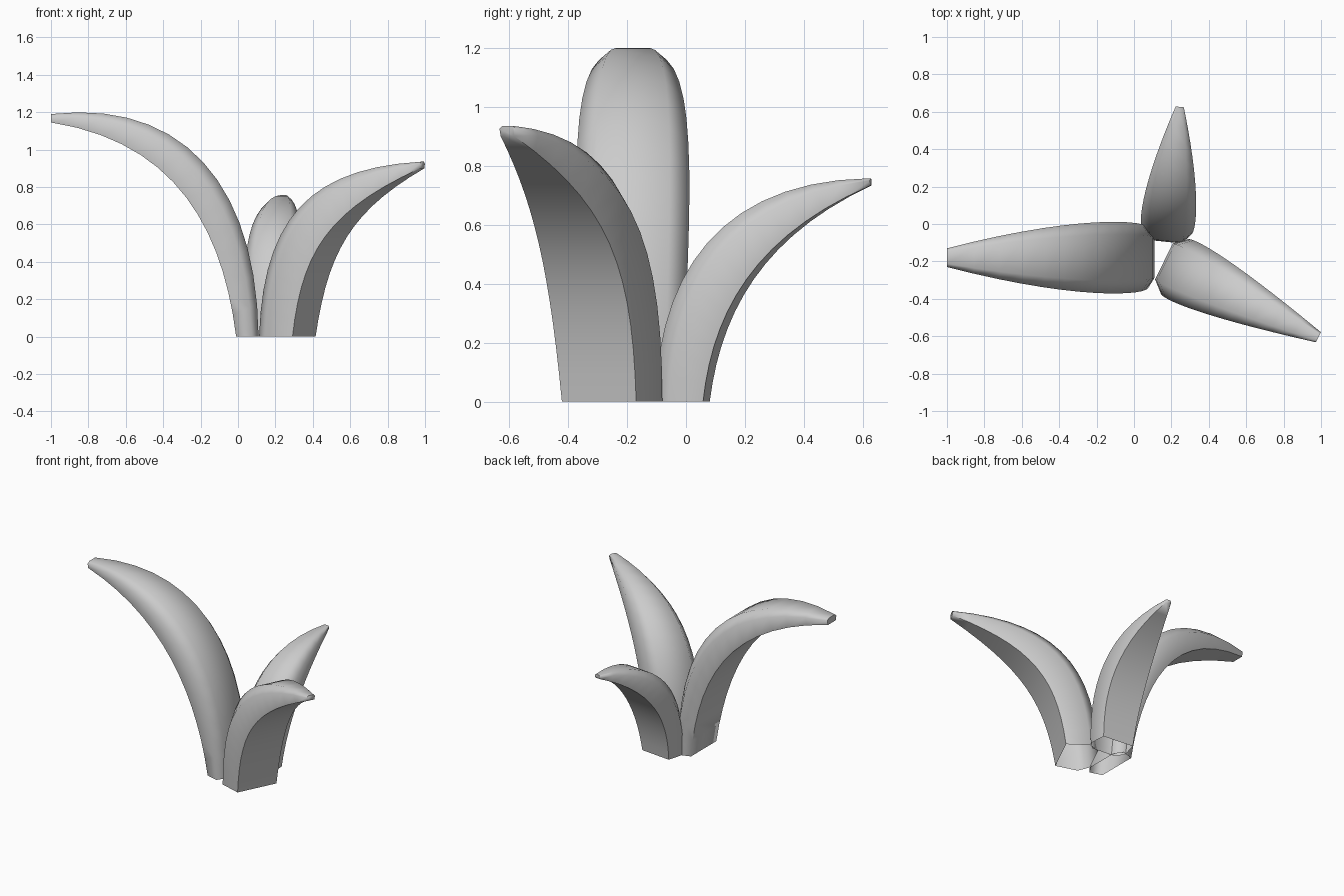
import bpy
import bmesh
from math import radians
from mathutils import Vector

cube = bpy.data.objects.get("Cube")
if cube:
    bpy.data.objects.remove(cube, do_unlink=True)

grey = bpy.data.materials.new("leaf_grey")
grey.use_nodes = True
COLOUR = (0.6, 0.6, 0.6, 1)
grey.diffuse_color = COLOUR
grey.node_tree.nodes["Principled BSDF"].inputs["Base Color"].default_value = COLOUR

# Six-sided section: (share of half width, share of thickness from inner face)
SECTION = [(-0.65, 0), (0.65, 0), (1, 0.3), (0.85, 1), (-0.85, 1), (-1, 0.3)]
RINGS = 14


def bezier(points, t):
    a, b, c, d = [Vector(p) for p in points]
    u = 1 - t
    return a * u**3 + b * 3 * u * u * t + c * 3 * u * t * t + d * t**3


def leaf(name, base, tip, inner, outer, widths):
    """Sweep the section between an inner and an outer (distance, height) curve."""
    origin = Vector((*base, 0))
    along = (Vector((*tip, 0)) - origin).normalized()
    across = Vector((-along.y, along.x, 0))
    bm = bmesh.new()
    rings = []
    for i in range(RINGS + 1):
        t = i / RINGS
        p, q = bezier(inner, t), bezier(outer, t)
        half = bezier([(w, 0) for w in widths], t).x
        ring = []
        for side, depth in SECTION:
            s, z = p.lerp(q, depth)
            ring.append(bm.verts.new(origin + along * s + across * side * half + Vector((0, 0, z))))
        rings.append(ring)
    for low, high in zip(rings, rings[1:]):
        for k in range(len(SECTION)):
            n = (k + 1) % len(SECTION)
            bm.faces.new((low[k], low[n], high[n], high[k]))
    # Flat tip; the foot stays open
    bm.faces.new(rings[-1])
    bmesh.ops.recalc_face_normals(bm, faces=bm.faces)
    mesh = bpy.data.meshes.new(name)
    bm.to_mesh(mesh)
    bm.free()
    mesh.materials.append(grey)
    obj = bpy.data.objects.new(name, mesh)
    bpy.context.collection.objects.link(obj)
    bpy.ops.object.select_all(action="DESELECT")
    obj.select_set(True)
    bpy.context.view_layer.objects.active = obj
    bpy.ops.object.shade_smooth_by_angle(angle=radians(75))


# Tall leaf arching to the right
leaf("tall_leaf", (0.11, -0.18), (-1, -0.18),
     [(0, 0), (0.01, 0.82), (0.41, 1.27), (1.11, 1.19)],
     [(0.12, 0), (0.19, 0.56), (0.43, 1.04), (1.11, 1.145)],
     (0.165, 0.2, 0.23, 0.05))

# Middle leaf leaning to the front left
leaf("middle_leaf", (0.16, -0.2), (0.985, -0.605),
     [(0, 0), (0.03, 0.63), (0.3, 0.9), (0.92, 0.935)],
     [(0.215, 0), (0.28, 0.45), (0.42, 0.67), (0.92, 0.9)],
     (0.165, 0.185, 0.17, 0.03))

# Short leaf bending to the back
leaf("short_leaf", (0.17, -0.095), (0.245, 0.63),
     [(0, 0), (0.01, 0.43), (0.22, 0.75), (0.725, 0.757)],
     [(0.165, 0), (0.2, 0.3), (0.34, 0.56), (0.725, 0.732)],
     (0.13, 0.155, 0.17, 0.022))
